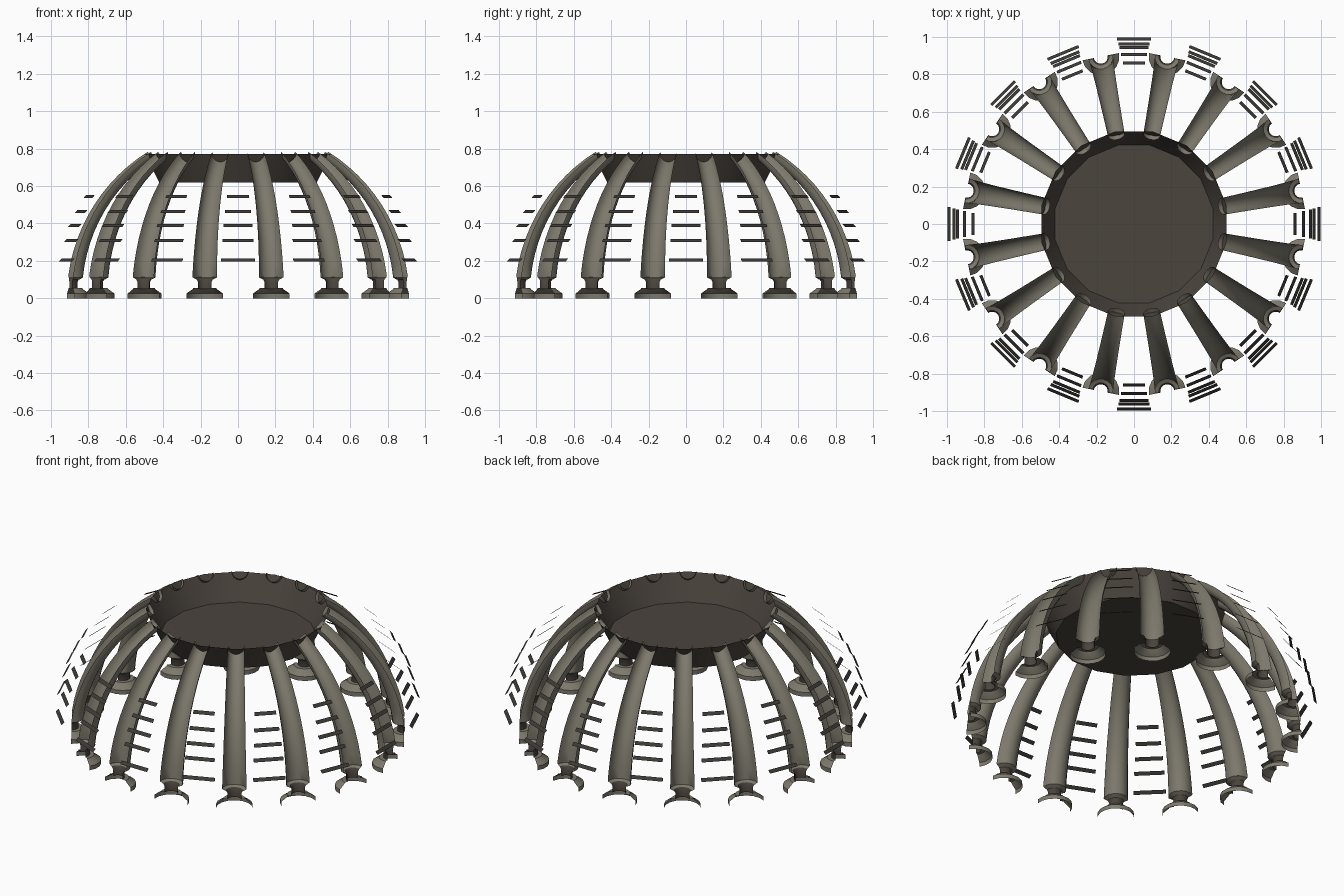
import bpy, bmesh, math
from mathutils import Vector, Matrix

if "Cube" in bpy.data.objects:
    bpy.data.objects.remove(bpy.data.objects["Cube"])

N = 16          # bays around the dome
SEG = 8         # segments across each half-round rib
STEP = 2 * math.pi / N


def material(name, col):
    m = bpy.data.materials.new(name)
    m.diffuse_color = (*col, 1)
    m.use_nodes = True
    m.node_tree.nodes["Principled BSDF"].inputs["Base Color"].default_value = m.diffuse_color
    return m


STONE = material("grey stone", (0.205, 0.19, 0.15))
DARK = material("dark brown", (0.07, 0.058, 0.048))
BAR = material("charcoal", (0.045, 0.042, 0.036))


def make(name, rows, mat, closed=False, cap=False, turn=0.0):
    """Skin a list of equally long point rows and turn it about z."""
    bm = bmesh.new()
    rot = Matrix.Rotation(turn, 3, 'Z')
    vs = [[bm.verts.new(rot @ Vector(p)) for p in row] for row in rows]
    n = len(rows[0])
    for a, b in zip(vs, vs[1:]):
        for i in range(n if closed else n - 1):
            j = (i + 1) % n
            bm.faces.new((a[i], a[j], b[j], b[i]))
    if cap:
        bm.faces.new(vs[0][::-1])
    me = bpy.data.meshes.new(name)
    bm.to_mesh(me)
    bm.free()
    me.materials.append(mat)
    ob = bpy.data.objects.new(name, me)
    bpy.context.collection.objects.link(ob)
    me.shade_smooth()
    me.set_sharp_from_angle(angle=math.radians(32))
    return ob


def half_ring(r, z, w, inward):
    """Half circle open to the outside of the dome."""
    row = []
    for i in range(SEG + 1):
        t = math.pi * i / SEG
        d = w * math.sin(t)
        row.append((r + inward[0] * d, w * math.cos(t), z + inward[1] * d))
    return row


# Rib sections: an arc of radius 0.92, tapering to the top
rib = [half_ring(0.91, 0.10, 0.045, (-1, 0)), half_ring(0.91, 0.112, 0.067, (-1, 0))]
for i in range(13):
    a = math.radians(7.5 + (58.3 - 7.5) * i / 12)
    f = i / 12
    rib.append(half_ring(0.92 * math.cos(a), 0.92 * math.sin(a), 0.067 - 0.022 * f,
                         (-math.cos(a), -math.sin(a))))
# Foot and neck profiles (half width, height)
foot = [half_ring(0.912, z, w, (-1, 0)) for w, z in
        ((0.10, 0), (0.10, 0.025), (0.067, 0.048), (0.062, 0.055), (0.038, 0.055))]
neck = [half_ring(0.912, z, w, (-1, 0)) for w, z in
        ((0.038, 0.05), (0.038, 0.09), (0.047, 0.105))]

# Cross bars between ribs: radius, height, half width
bars = ((0.99, 0.205, 0.09), (0.963, 0.31, 0.083), (0.943, 0.39, 0.077),
        (0.907, 0.465, 0.07), (0.862, 0.543, 0.06))

for k in range(N):
    t = (k + 0.5) * STEP
    make(f"rib_{k}", rib, STONE, turn=t)
    make(f"rib_foot_{k}", foot, STONE, turn=t)
    make(f"rib_neck_{k}", neck, DARK, turn=t)
    for j, (r, z, w) in enumerate(bars):
        make(f"cross_bar_{k}_{j}",
             [[(r + 0.008, -w, z - 0.008), (r + 0.008, w, z - 0.008)],
              [(r - 0.008, -w, z + 0.008), (r - 0.008, w, z + 0.008)]], BAR, turn=k * STEP)

# Open crown dish holding the rib tops
def ring(r, z):
    return [(r * math.cos((i + 0.5) * STEP), r * math.sin((i + 0.5) * STEP), z) for i in range(N)]


make("crown_dish", [ring(0.43, 0.62), ring(0.505, 0.77)], DARK, closed=True, cap=True)
